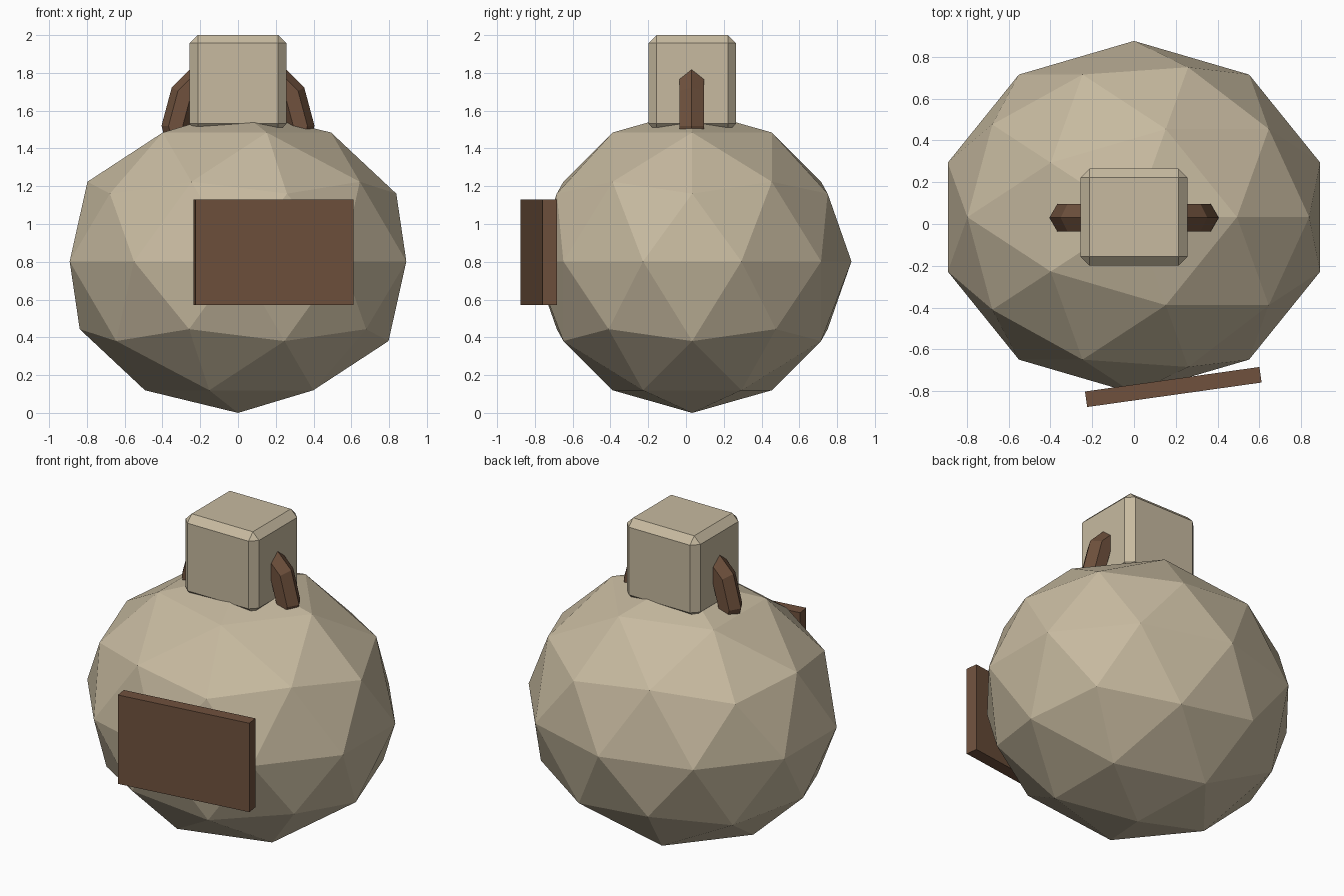
import bpy, bmesh, math
from mathutils import Matrix, Vector

cube = bpy.data.objects.get("Cube")
if cube:
    bpy.data.objects.remove(cube, do_unlink=True)

MID_Y = 0.033  # shared depth centre of body, neck and handle


def make_material(name, rgb):
    mat = bpy.data.materials.new(name)
    mat.use_nodes = True
    colour = (*rgb, 1.0)
    mat.diffuse_color = colour
    bsdf = next(n for n in mat.node_tree.nodes if n.type == 'BSDF_PRINCIPLED')
    bsdf.inputs["Base Color"].default_value = colour
    return mat


def finish(obj, name, mat):
    obj.name = obj.data.name = name
    obj.data.materials.append(mat)
    return obj


def box(name, centre, size, mat, turn=0, bevel=0):
    """Box with its size baked in, an optional turn about z and chamfered edges."""
    bm = bmesh.new()
    bmesh.ops.create_cube(bm, size=1, matrix=Matrix.Diagonal((*size, 1)))
    if bevel:
        bmesh.ops.bevel(bm, geom=bm.edges[:], offset=bevel, segments=1,
                        affect='EDGES', profile=0.5)
    mesh = bpy.data.meshes.new(name)
    bm.to_mesh(mesh)
    bm.free()
    obj = bpy.data.objects.new(name, mesh)
    bpy.context.collection.objects.link(obj)
    obj.location = centre
    obj.rotation_euler.z = math.radians(turn)
    return finish(obj, name, mat)


clay = make_material("pale clay", (0.57, 0.49, 0.35))
brown = make_material("dark brown", (0.16, 0.083, 0.047))

# Faceted round body, narrower front to back
bpy.ops.mesh.primitive_ico_sphere_add(subdivisions=2, radius=1)
body = finish(bpy.context.object, "body", clay)
body.data.transform(Matrix.Diagonal((0.937, 0.843, 0.802, 1)))
body.location = (0, MID_Y, 0.802)

# Chamfered square neck
box("neck", (0, MID_Y, 1.744), (0.512, 0.465, 0.512), clay, bevel=0.043)

# Six-sided ring whose sides form the two handles
bpy.ops.mesh.primitive_torus_add(
    major_segments=12, minor_segments=6, major_radius=0.33, minor_radius=0.075,
    location=(0, MID_Y - 0.003, 1.52), rotation=(math.pi / 2, 0, 0))
finish(bpy.context.object, "handle_ring", brown)

# Label plate leaning against the front
box("label_plate", (0.188, -0.78, 0.85), (0.843, 0.075, 0.56), brown, turn=8)

for obj in bpy.data.objects:
    if obj.type == 'MESH':
        obj.data.shade_flat()
